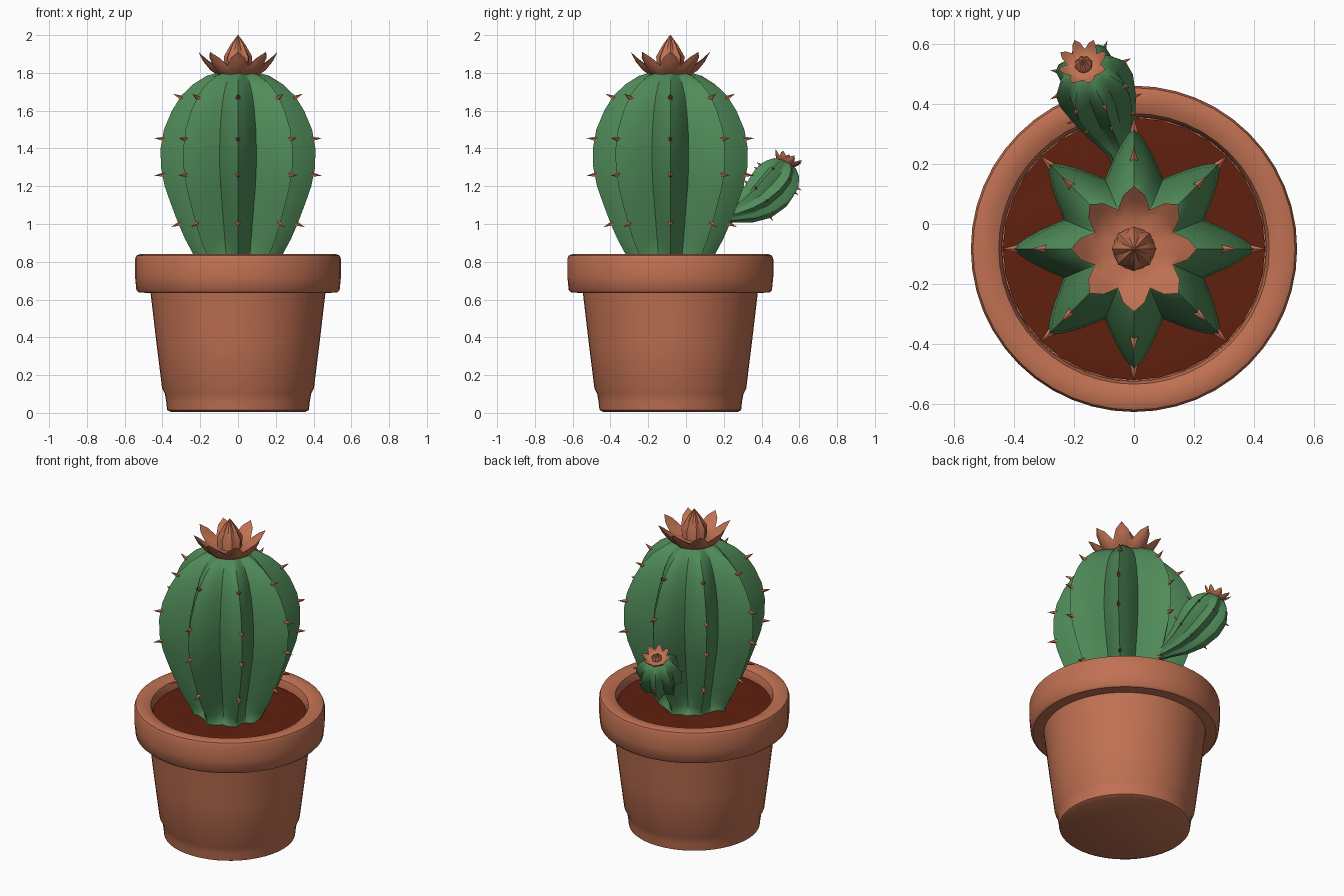
import bpy, bmesh, math, random
from mathutils import Vector, Matrix

if "Cube" in bpy.data.objects:
    bpy.data.objects.remove(bpy.data.objects["Cube"])

random.seed(4)
CY = -0.083          # plant and pot axis
CENTRE = Vector((0, CY, 0))


def material(name, rgb):
    m = bpy.data.materials.new(name)
    m.diffuse_color = (*rgb, 1)
    m.use_nodes = True
    m.node_tree.nodes["Principled BSDF"].inputs["Base Color"].default_value = m.diffuse_color
    return m


TERRACOTTA = material("terracotta", (0.53, 0.165, 0.085))
GREEN = material("cactus green", (0.08, 0.26, 0.1))
SOIL = material("dark soil", (0.117, 0.0144, 0.0045))


def finish(name, bm, mat, angle=40):
    bmesh.ops.remove_doubles(bm, verts=bm.verts, dist=1e-5)
    bmesh.ops.recalc_face_normals(bm, faces=bm.faces)
    me = bpy.data.meshes.new(name)
    bm.to_mesh(me)
    bm.free()
    me.materials.append(mat)
    me.shade_smooth()
    me.set_sharp_from_angle(angle=math.radians(angle))
    ob = bpy.data.objects.new(name, me)
    bpy.context.collection.objects.link(ob)
    return ob


def loft(rings):
    """Bridge equal closed rings of points and cap both ends."""
    bm = bmesh.new()
    rows = [[bm.verts.new(p) for p in ring] for ring in rings]
    n = len(rows[0])
    for a, b in zip(rows, rows[1:]):
        for i in range(n):
            j = (i + 1) % n
            bm.faces.new((a[i], a[j], b[j], b[i]))
    bm.faces.new(rows[0][::-1])
    bm.faces.new(rows[-1])
    return bm


def polar(r, a, z=0.0):
    return Vector((r * math.cos(a), r * math.sin(a), z))


def lathe(profile, n=48):
    return loft([[CENTRE + polar(r, 2 * math.pi * i / n, z) for i in range(n)]
                 for r, z in profile])


def rib_section(radius, valley, ribs=8, steps=8):
    """Star section with sharp ridges and soft valleys."""
    pts = []
    for i in range(ribs * steps):
        t = abs((i % steps) / (steps / 2))
        t = min(t, 2 - t)
        f = valley + (1 - valley) * (1 - t) ** 1.25
        pts.append(polar(radius * f, 2 * math.pi * i / (ribs * steps)))
    return pts


def frame(axis):
    return Vector(axis).to_track_quat('Z', 'Y').to_matrix()


# Pot with rolled rim
finish("pot", lathe([
    (0.001, 0.005), (0.355, 0.005), (0.375, 0.015), (0.38, 0.06), (0.387, 0.1),
    (0.402, 0.13), (0.433, 0.38), (0.463, 0.635), (0.525, 0.637), (0.538, 0.65),
    (0.545, 0.72), (0.545, 0.815), (0.538, 0.833), (0.52, 0.84), (0.48, 0.838),
    (0.452, 0.825), (0.442, 0.8), (0.44, 0.74), (0.001, 0.74)]), TERRACOTTA)

# Soil, slightly uneven
bm = lathe([(0.438, 0.75), (0.438, 0.78), (0.38, 0.785), (0.3, 0.785),
            (0.2, 0.785), (0.001, 0.785)], 32)
for v in bm.verts:
    if v.co.z > 0.782:
        v.co.z += random.uniform(-0.007, 0.007)
finish("soil", bm, SOIL, 20)

# Main ribbed body: height, ridge radius, valley ratio
BODY = [(0.765, 0.215, 0.95), (0.79, 0.212, 0.85), (0.84, 0.237, 0.7), (0.92, 0.28, 0.65),
        (1.0, 0.315, 0.63), (1.1, 0.353, 0.62), (1.2, 0.388, 0.62), (1.3, 0.408, 0.62),
        (1.4, 0.41, 0.62), (1.5, 0.392, 0.63), (1.6, 0.35, 0.65), (1.68, 0.3, 0.67),
        (1.74, 0.237, 0.7), (1.785, 0.165, 0.76), (1.805, 0.09, 0.85), (1.8, 0.02, 1)]
finish("cactus_body", loft([[CENTRE + p + Vector((0, 0, z)) for p in rib_section(r, v)]
                            for z, r, v in BODY]), GREEN)

# Side arm: path point, ridge radius, valley ratio
ARM = [((-0.02, 0.17, 1.04), 0.035, 0.9), ((-0.045, 0.25, 1.055), 0.05, 0.85),
       ((-0.075, 0.32, 1.085), 0.085, 0.8), ((-0.1, 0.385, 1.125), 0.115, 0.77),
       ((-0.125, 0.445, 1.185), 0.133, 0.75), ((-0.145, 0.485, 1.24), 0.13, 0.75),
       ((-0.157, 0.508, 1.285), 0.105, 0.78), ((-0.164, 0.522, 1.315), 0.07, 0.85),
       ((-0.168, 0.53, 1.33), 0.025, 1)]
ARM_AXES = [Vector(ARM[min(i + 1, len(ARM) - 1)][0]) - Vector(ARM[max(i - 1, 0)][0])
            for i in range(len(ARM))]
finish("cactus_arm", loft([[Vector(c) + frame(ax) @ p for p in rib_section(r, v, 8, 6)]
                           for (c, r, v), ax in zip(ARM, ARM_AXES)]), GREEN)


# Spines on the ridges
def add_spine(bm, base, direction, length, radius):
    d = Vector(direction).normalized()
    m = Matrix.Translation(base + d * length * 0.3) @ frame(d).to_4x4()
    bmesh.ops.create_cone(bm, cap_ends=True, segments=5, radius1=radius, radius2=0,
                          depth=length, matrix=m)


bm = bmesh.new()
for k in range(8):
    a = k * math.pi / 4
    for z, r, rise in ((1.0, 0.313, -0.4), (1.26, 0.4, -0.1), (1.45, 0.4, 0.1), (1.67, 0.305, 0.5)):
        add_spine(bm, CENTRE + polar(r, a, z), polar(1, a, rise), 0.055, 0.014)
for k in range(8):
    for i in (3, 5):
        c, r, _ = ARM[i]
        d = frame(ARM_AXES[i]) @ polar(1, k * math.pi / 4)
        add_spine(bm, Vector(c) + d * r, d, 0.028, 0.007)
finish("spines", bm, TERRACOTTA)


# Flowers: each ring is (petal radius, petal z, gap radius, gap z)
def flower(name, base, axis, scale, bud):
    rings = [(0.10, -0.01, 0.10, -0.01), (0.145, 0.02, 0.125, 0.015), (0.182, 0.065, 0.135, 0.035),
             (0.21, 0.118, 0.142, 0.045), (0.165, 0.075, 0.13, 0.045), (0.12, 0.04, 0.11, 0.035),
             (0.07, 0.035, 0.07, 0.035), (0.075, 0.45 * bud, 0.06, 0.45 * bud),
             (0.04, 0.75 * bud, 0.03, 0.75 * bud), (0.002, bud, 0.002, bud)]
    rot = frame(axis)
    out = []
    for pr, pz, gr, gz in rings:
        ring = []
        for i in range(32):
            f = (1, 0.6, 0, 0.6)[i % 4]
            p = polar(gr + (pr - gr) * f, i * math.pi / 16, gz + (pz - gz) * f)
            ring.append(Vector(base) + rot @ (p * scale))
        out.append(ring)
    finish(name, loft(out), TERRACOTTA, 35)


flower("top_flower", (0, CY, 1.793), (0, 0, 1), 1.0, 0.207)
flower("arm_flower", (-0.165, 0.525, 1.32), (-0.15, 0.4, 0.9), 0.4, 0.13)
